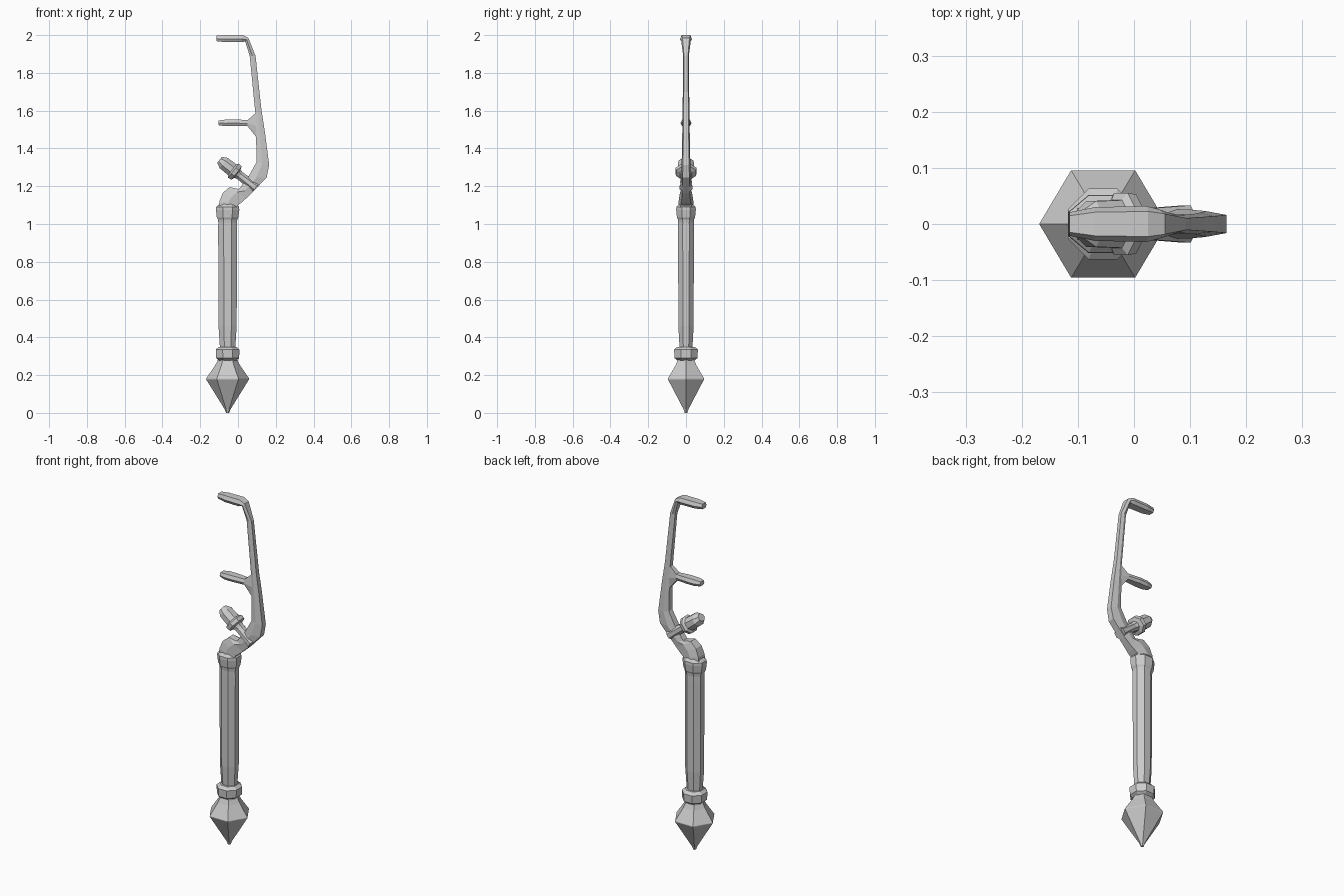
import bpy, bmesh, math
from mathutils import Vector, Matrix

if "Cube" in bpy.data.objects:
    bpy.data.objects.remove(bpy.data.objects["Cube"])

AX = -0.055  # handle axis in x


def skin(name, rings):
    """Join equal-length point rings into a closed, flat-shaded solid."""
    bm = bmesh.new()
    loops = [[bm.verts.new(p) for p in r] for r in rings]
    n = len(loops[0])
    for a, b in zip(loops, loops[1:]):
        for i in range(n):
            j = (i + 1) % n
            bm.faces.new((a[i], a[j], b[j], b[i]))
    bm.faces.new(loops[0][::-1])
    bm.faces.new(loops[-1])
    bmesh.ops.recalc_face_normals(bm, faces=bm.faces)
    me = bpy.data.meshes.new(name)
    bm.to_mesh(me)
    bm.free()
    ob = bpy.data.objects.new(name, me)
    bpy.context.collection.objects.link(ob)
    return ob


def turned(name, profile, sides, phase=0.0, sy=1.0, frame=None):
    """Faceted turning; profile is (height, radius) pairs."""
    frame = frame or Matrix.Translation((AX, 0, 0))
    angs = [phase + math.tau * i / sides for i in range(sides)]
    return skin(name, [[frame @ Vector((r * math.cos(a), r * sy * math.sin(a), h))
                        for a in angs] for h, r in profile])


def blade(name, stations):
    """Bar in the xz plane; station = inner x, z, outer x, z, half thickness."""
    rings = []
    for x0, z0, x1, z1, w in stations:
        a, b = Vector((x0, 0, z0)), Vector((x1, 0, z1))
        ring = []
        for t, k in ((0, .7), (.45, 1), (1, .7), (1, -.7), (.45, -1), (0, -.7)):
            p = a.lerp(b, t)
            p.y = k * w
            ring.append(p)
        rings.append(ring)
    return skin(name, rings)


# pommel and ring
turned("pommel", [(0, .008), (.02, .016), (.178, .114), (.182, .114),
                  (.25, .067), (.272, .055), (.295, .048)], 6, 0, .97)
turned("pommel_ring", [(.277, .048), (.29, .066), (.335, .068), (.35, .05)], 8, math.pi / 8)

# grip and collar
turned("grip", [(.34, .044), (.36, .045), (.46, .052), (.98, .054), (1.03, .053)],
       8, math.pi / 8, .84)
turned("collar", [(1.0, .052), (1.025, .056), (1.035, .062), (1.075, .067),
                  (1.09, .066), (1.105, .048)], 8, math.pi / 8, .84)

# curved arm ending in the upper prong
blade("arm", [
    (-.103, 1.08, -.003, 1.08, .04),
    (-.098, 1.12, 0, 1.10, .04),
    (-.08, 1.165, .02, 1.115, .036),
    (-.045, 1.195, .045, 1.137, .031),
    (.005, 1.185, .075, 1.165, .027),
    (.052, 1.245, .152, 1.247, .026),
    (.098, 1.328, .165, 1.313, .023),
    (.096, 1.46, .142, 1.49, .02),
    (.092, 1.585, .124, 1.605, .018),
    (.062, 1.89, .093, 1.89, .015),
    (.038, 1.967, .055, 1.985, .026),
    (.02, 1.963, .025, 2.0, .032),
    (-.07, 1.963, -.07, 2.0, .03),
    (-.115, 1.968, -.115, 1.997, .021),
])

# lower prong
blade("lower_prong", [
    (.105, 1.45, .102, 1.595, .014),
    (.05, 1.518, .052, 1.551, .021),
    (-.02, 1.518, -.02, 1.553, .029),
    (-.07, 1.518, -.07, 1.552, .028),
    (-.102, 1.523, -.102, 1.548, .02),
])

# angled knob: stem, flange and cap
base = Vector((.07, 0, 1.21))
axis = Vector((-.79, 0, .61)).normalized()
frame = Matrix.Translation(base) @ axis.to_track_quat('Z', 'Y').to_matrix().to_4x4()
turned("knob", [(-.03, .036), (.075, .029), (.092, .034), (.098, .057), (.118, .06),
                (.127, .046), (.185, .044), (.212, .025)], 8, math.pi / 8, .85, frame)
